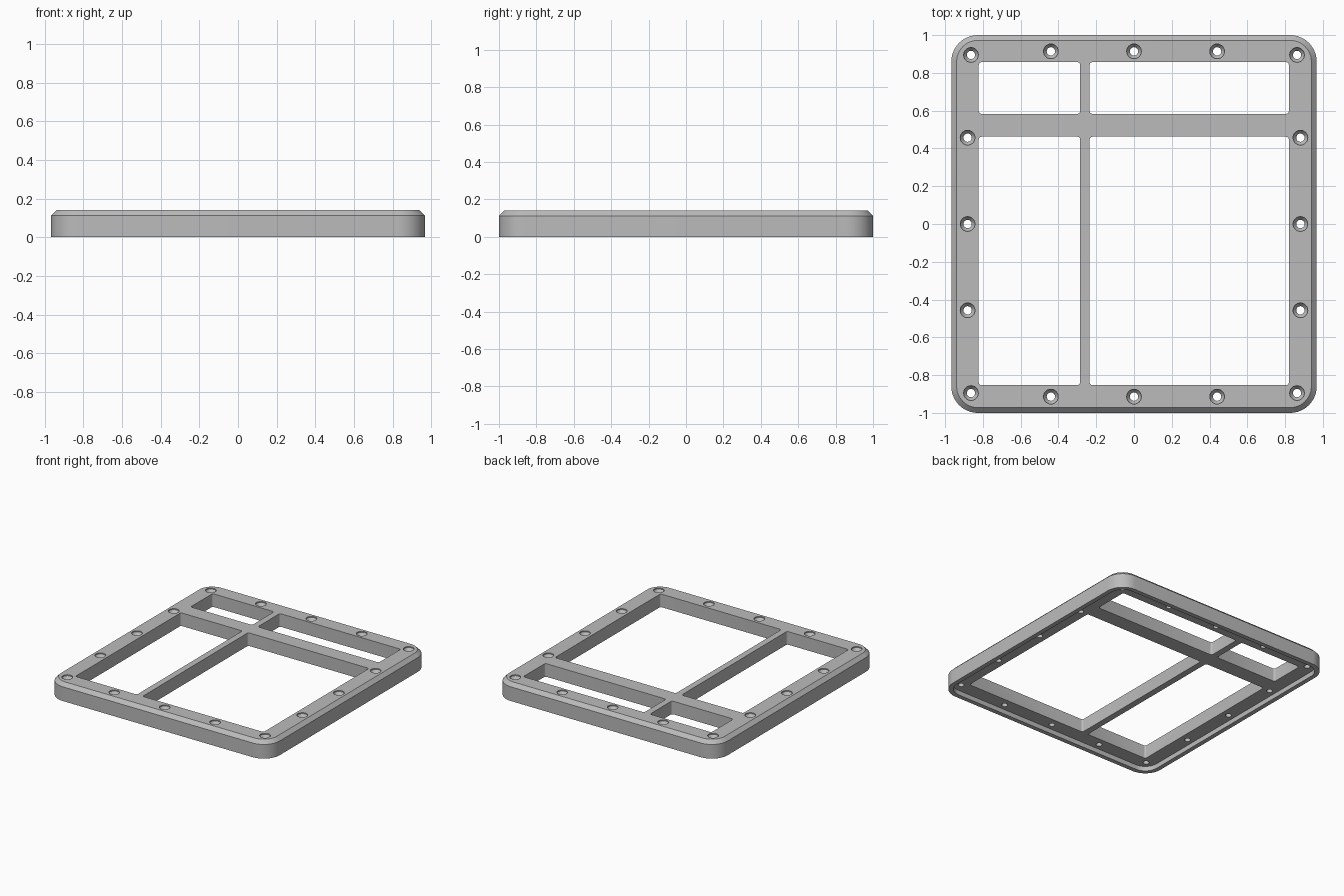
import bpy, bmesh, math

if "Cube" in bpy.data.objects:
    bpy.data.objects.remove(bpy.data.objects["Cube"])

H = 0.14           # overall height
LEDGE = 0.037      # underside recess depth

grey = bpy.data.materials.new("grey plastic")
grey.diffuse_color = (0.5, 0.5, 0.5, 1)
grey.use_nodes = True
grey.node_tree.nodes["Principled BSDF"].inputs["Base Color"].default_value = grey.diffuse_color


def rounded_rect(x0, x1, y0, y1, r, seg):
    """Counter-clockwise rounded rectangle outline."""
    pts = []
    corners = [(x1 - r, y1 - r), (x0 + r, y1 - r), (x0 + r, y0 + r), (x1 - r, y0 + r)]
    for k, (cx, cy) in enumerate(corners):
        for i in range(seg + 1):
            a = math.pi / 2 * (k + i / seg)
            pts.append((cx + r * math.cos(a), cy + r * math.sin(a)))
    return pts


def circle(cx, cy, r, n=24):
    return [(cx + r * math.cos(2 * math.pi * i / n),
             cy + r * math.sin(2 * math.pi * i / n)) for i in range(n)]


def loft(bm, sections):
    """Closed solid through stacked (outline, z) sections."""
    rings = [[bm.verts.new((x, y, z)) for x, y in pts] for pts, z in sections]
    n = len(rings[0])
    for a, b in zip(rings, rings[1:]):
        for i in range(n):
            j = (i + 1) % n
            bm.faces.new((a[i], a[j], b[j], b[i]))
    bm.faces.new(rings[0][::-1])
    bm.faces.new(rings[-1])


def make(name, solids):
    bm = bmesh.new()
    for s in solids:
        loft(bm, s)
    me = bpy.data.meshes.new(name)
    bm.to_mesh(me)
    bm.free()
    me.materials.append(grey)
    ob = bpy.data.objects.new(name, me)
    bpy.context.collection.objects.link(ob)
    return ob


# Outer body with chamfered top edge
outer = rounded_rect(-0.967, 0.967, -1, 1, 0.14, 12)
inset = rounded_rect(-0.939, 0.939, -0.972, 0.972, 0.112, 12)
frame = make("bezel_frame", [[(outer, 0), (outer, 0.112), (inset, H)]])

# Underside recess that leaves a thin outer lip
lip = rounded_rect(-0.932, 0.932, -0.965, 0.965, 0.105, 12)
recess = make("recess_cutter", [[(lip, -0.1), (lip, LEDGE)]])

# Four windows, leaving the cross bar and the upright bar
openings = []
for x0, x1 in ((-0.822, -0.285), (-0.235, 0.82)):
    for y0, y1 in ((-0.853, 0.462), (0.583, 0.857)):
        o = rounded_rect(x0, x1, y0, y1, 0.015, 4)
        openings.append([(o, -0.2), (o, 0.3)])

# Countersunk screw holes around the rim
spots = [(sx * 0.863, sy * 0.895) for sx in (-1, 1) for sy in (-1, 1)]
spots += [(x, sy * 0.914) for x in (-0.44, 0, 0.44) for sy in (-1, 1)]
spots += [(sx * 0.881, y) for y in (-0.457, 0, 0.457) for sx in (-1, 1)]
for x, y in spots:
    shaft, head = circle(x, y, 0.022), circle(x, y, 0.039)
    openings.append([(shaft, -0.2), (shaft, H - 0.03), (head, H - 0.008), (head, 0.3)])
holes = make("opening_cutter", openings)

# Cut and clean up
bpy.context.view_layer.objects.active = frame
frame.select_set(True)
for cutter in (recess, holes):
    cutter.hide_render = True
    mod = frame.modifiers.new("cut", 'BOOLEAN')
    mod.operation = 'DIFFERENCE'
    mod.solver = 'EXACT'
    mod.object = cutter
    bpy.ops.object.modifier_apply(modifier=mod.name)
for cutter in (recess, holes):
    bpy.data.objects.remove(cutter)
bpy.ops.object.shade_smooth_by_angle(angle=math.radians(30))
